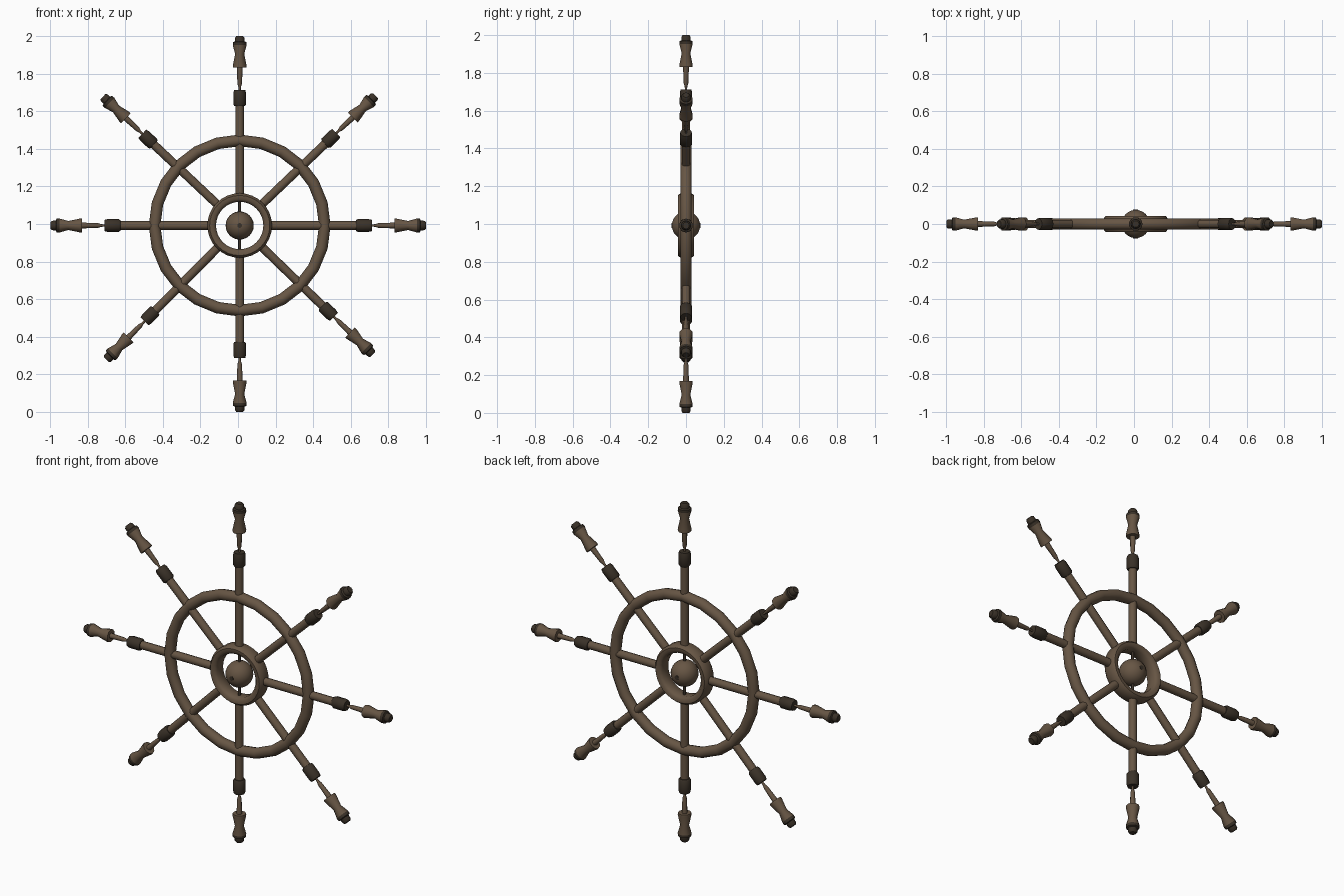
import bpy, math
from mathutils import Matrix

if "Cube" in bpy.data.objects:
    bpy.data.objects.remove(bpy.data.objects["Cube"])

CENTRE = Matrix.Translation((0.009, 0, 0.992))


def material(name, rgb):
    m = bpy.data.materials.new(name)
    m.diffuse_color = (*rgb, 1)
    m.use_nodes = True
    m.node_tree.nodes["Principled BSDF"].inputs["Base Color"].default_value = m.diffuse_color
    return m


WOOD = material("worn_brown_wood", (0.135, 0.092, 0.058))
DARK = material("dark_brown_wood", (0.042, 0.031, 0.021))


def lathe(name, profile, sides, matrix, mat, closed=False, dark_from=None):
    """Spin (radius, height) points round local z; closed profiles make rings."""
    verts, faces, n = [], [], len(profile)
    for i in range(sides):
        a = 2 * math.pi * i / sides
        verts += [(r * math.cos(a), r * math.sin(a), h) for r, h in profile]
    for i in range(sides):
        j = (i + 1) % sides
        for k in range(n if closed else n - 1):
            l = (k + 1) % n
            faces.append((i * n + k, j * n + k, j * n + l, i * n + l))
    if not closed:
        faces.append([i * n for i in reversed(range(sides))])
        faces.append([i * n + n - 1 for i in range(sides)])
    me = bpy.data.meshes.new(name)
    me.from_pydata(verts, [], faces)
    me.materials.append(mat)
    me.materials.append(DARK)
    if dark_from is not None:
        for p in me.polygons:
            p.material_index = int(p.center.z > dark_from)
    ob = bpy.data.objects.new(name, me)
    bpy.context.collection.objects.link(ob)
    ob.matrix_world = matrix
    bpy.context.view_layer.objects.active = ob
    ob.select_set(True)
    bpy.ops.object.shade_smooth_by_angle(angle=math.radians(50))
    ob.select_set(False)
    return ob


# Rings and hub spin round the y axis
FACING = CENTRE @ Matrix.Rotation(math.pi / 2, 4, 'X')

rim = [(0.453 + 0.031 * math.cos(t * math.pi / 5),
        0.031 * math.sin(t * math.pi / 5)) for t in range(10)]
lathe("outer_rim", rim, 24, FACING, WOOD, closed=True)

band = [(0.172, -0.028), (0.172, 0.028), (0.160, 0.043), (0.140, 0.043),
        (0.126, 0.028), (0.126, -0.028), (0.140, -0.043), (0.160, -0.043)]
lathe("inner_ring", band, 32, FACING, WOOD, closed=True)

ball = [(max(0.001, 0.075 * math.sin(math.pi * k / 12)),
         -0.075 * math.cos(math.pi * k / 12)) for k in range(13)]
lathe("hub_ball", ball, 24, FACING, WOOD)
lathe("hub_pin", [(0.013, -0.076), (0.013, 0.076)], 10, FACING, DARK)
lathe("hub_axle", [(0.008, -0.14), (0.008, 0.14)], 8, CENTRE, DARK)

# Eight hand-fitted spokes: clockwise angle from the top, and outward shift
SPOKES = [(0, 0.008), (46.3, 0.0), (90, -0.009), (134.1, -0.014),
          (180, -0.008), (224.8, 0.007), (270, 0.007), (313.3, 0.0)]

# Each spoke has a collar, neck and turned handle
for i, (angle, shift) in enumerate(SPOKES):
    m = (CENTRE @ Matrix.Rotation(math.radians(angle), 4, 'Y')
         @ Matrix.Translation((0, 0, shift)))
    lathe(f"spoke_{i}", [(0.023, 0.14), (0.023, 0.65)], 10, m, WOOD)
    lathe(f"collar_{i}", [(0.028, 0.628), (0.034, 0.636), (0.034, 0.695),
                          (0.030, 0.712)], 10, m, DARK)
    lathe(f"neck_{i}", [(0.006, 0.712), (0.007, 0.73), (0.012, 0.745),
                        (0.016, 0.84)], 8, m, WOOD)
    lathe(f"handle_{i}", [(0.036, 0.832), (0.037, 0.842), (0.024, 0.905),
                          (0.037, 0.952), (0.036, 0.968), (0.026, 0.972),
                          (0.025, 0.992), (0.018, 1.0)], 10, m, WOOD,
          dark_from=0.955)
